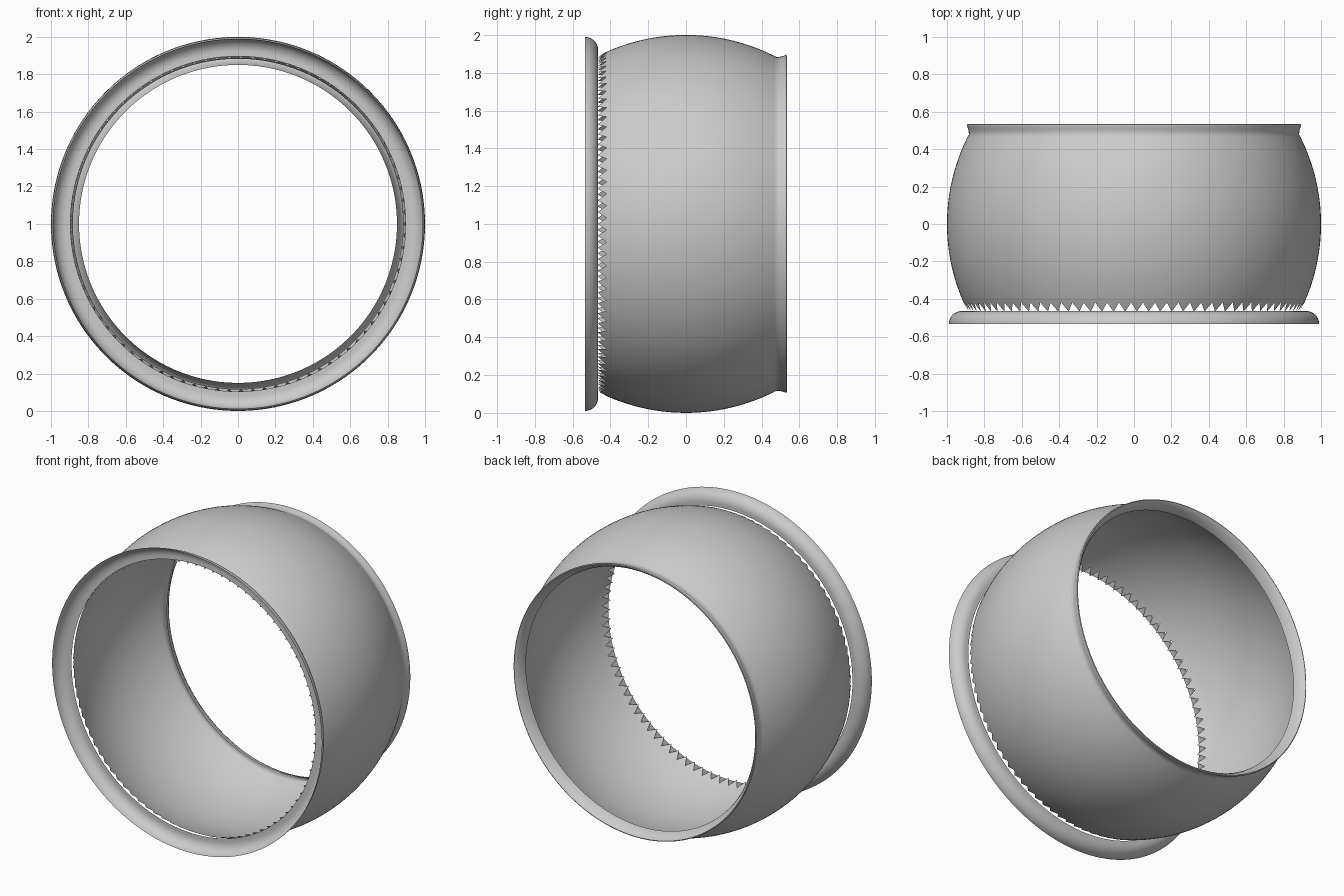
import bpy, bmesh, math

cube = bpy.data.objects.get("Cube")
if cube:
    bpy.data.objects.remove(cube, do_unlink=True)

TEETH = 89
STEPS = TEETH * 2
CENTRE_Z = 1.0

grey = bpy.data.materials.new("plain_grey")
grey.use_nodes = True
colour = (0.6, 0.6, 0.6, 1)
grey.diffuse_color = colour
grey.node_tree.nodes["Principled BSDF"].inputs["Base Color"].default_value = colour


def ring_point(r, y, i):
    a = 2 * math.pi * i / STEPS
    return (r * math.cos(a), y, CENTRE_Z + r * math.sin(a))


def spin(bm, profile):
    """Turn a (y, radius) profile around the y axis; returns the rings."""
    rings = [[bm.verts.new(ring_point(r, y, i)) for i in range(STEPS)] for y, r in profile]
    for a, b in zip(rings, rings[1:]):
        for i in range(STEPS):
            j = (i + 1) % STEPS
            bm.faces.new((a[i], b[i], b[j], a[j]))
    return rings


def finish(name, bm):
    bmesh.ops.recalc_face_normals(bm, faces=bm.faces)
    mesh = bpy.data.meshes.new(name)
    bm.to_mesh(mesh)
    bm.free()
    obj = bpy.data.objects.new(name, mesh)
    bpy.context.collection.objects.link(obj)
    mesh.materials.append(grey)
    bpy.ops.object.select_all(action='DESELECT')
    obj.select_set(True)
    bpy.context.view_layer.objects.active = obj
    bpy.ops.object.shade_smooth_by_angle(angle=math.radians(40))


def barrel_radius(y):
    bulge = 1.038
    return 1 - bulge + math.sqrt(bulge * bulge - y * y)


# Bulging barrel wall with a pointed tooth on every second step of its front edge
front, back = -0.42, 0.465
bm = bmesh.new()
wall = [(y, barrel_radius(y)) for y in (front + (back - front) * k / 24 for k in range(25))]
edge = spin(bm, wall)[0]
for i in range(0, STEPS, 2):
    tip = bm.verts.new(ring_point(0.884, -0.468, i))
    left, mid, right = edge[i - 1], edge[i], edge[(i + 1) % STEPS]
    bm.faces.new((left, mid, tip))
    bm.faces.new((mid, right, tip))
finish("barrel_wall", bm)

# Back lip: outer flare, rounded rim and inner funnel
bm = bmesh.new()
spin(bm, [(0.465, barrel_radius(0.465)), (0.478, 0.883), (0.495, 0.884), (0.512, 0.888),
          (0.526, 0.893), (0.533, 0.892), (0.535, 0.887), (0.53, 0.88),
          (0.515, 0.869), (0.495, 0.859), (0.475, 0.852), (0.465, 0.85)])
finish("back_lip", bm)

# Front flange: thin cupped ring, flat at the back and curving forward to its rim
bm = bmesh.new()
curve = [(-0.535 + 0.07 * math.cos(t), 0.92 + 0.07 * math.sin(t))
         for t in (math.pi / 2 * k / 10 for k in range(11))]
spin(bm, [(-0.466, 0.896)] + curve)
finish("front_flange", bm)
